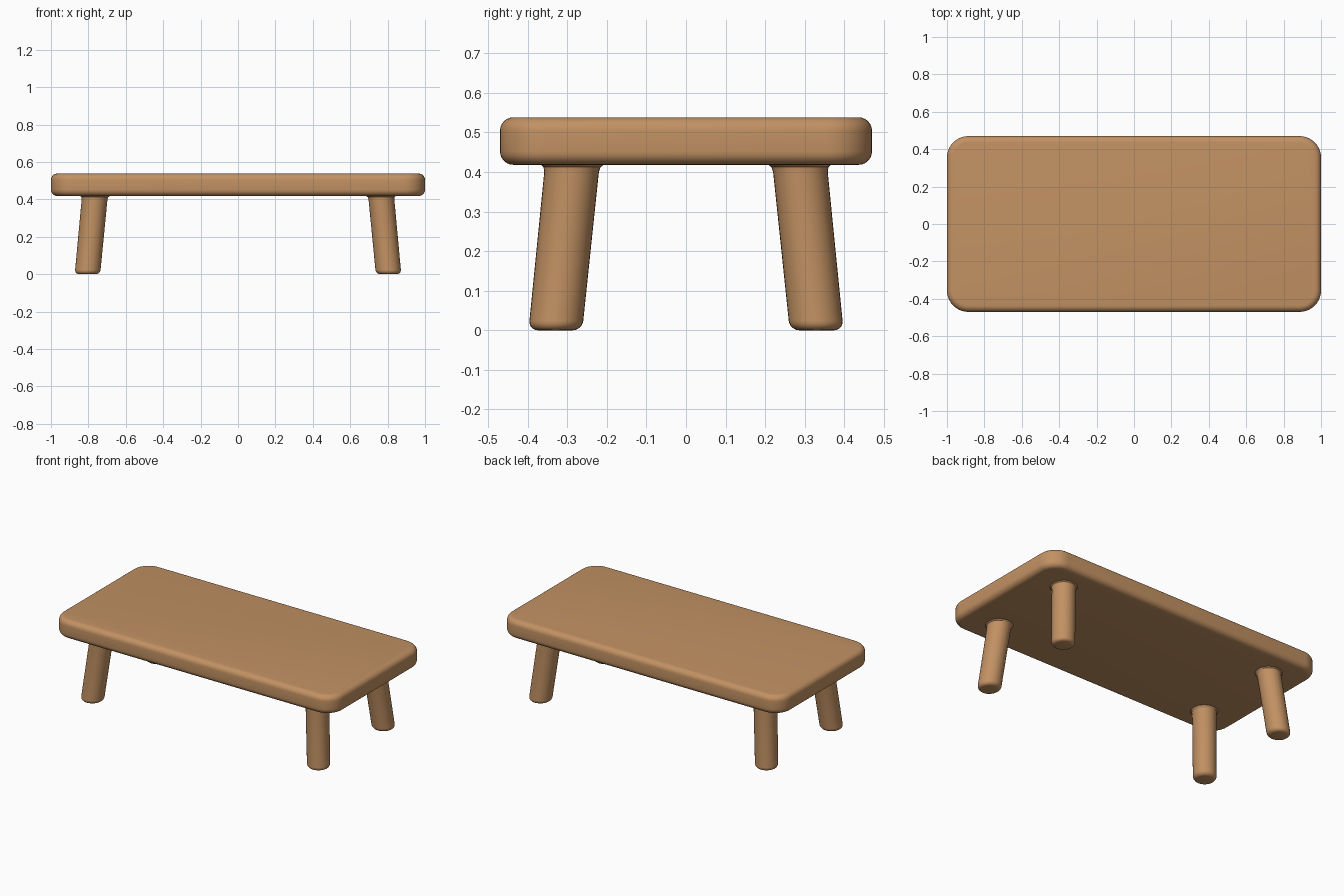
import bpy, bmesh, math

if "Cube" in bpy.data.objects:
    bpy.data.objects.remove(bpy.data.objects["Cube"])

wood = bpy.data.materials.new("warm wood")
wood.diffuse_color = (0.54, 0.285, 0.125, 1)
wood.use_nodes = True
wood.node_tree.nodes["Principled BSDF"].inputs["Base Color"].default_value = wood.diffuse_color


def loft(name, rings):
    """Join rings of points into a closed, smooth-shaded solid."""
    bm = bmesh.new()
    loops = [[bm.verts.new(p) for p in ring] for ring in rings]
    n = len(loops[0])
    for a, b in zip(loops, loops[1:]):
        for i in range(n):
            j = (i + 1) % n
            bm.faces.new((a[i], a[j], b[j], b[i]))
    bm.faces.new(loops[0][::-1])
    bm.faces.new(loops[-1])
    bmesh.ops.recalc_face_normals(bm, faces=bm.faces)
    mesh = bpy.data.meshes.new(name)
    bm.to_mesh(mesh)
    bm.free()
    mesh.materials.append(wood)
    obj = bpy.data.objects.new(name, mesh)
    bpy.context.collection.objects.link(obj)
    bpy.context.view_layer.objects.active = obj
    obj.select_set(True)
    bpy.ops.object.shade_smooth_by_angle(angle=math.radians(35))
    obj.select_set(False)
    return obj


def rounded_rect(hx, hy, r, z, seg=10):
    pts = []
    for k, (sx, sy) in enumerate([(1, 1), (-1, 1), (-1, -1), (1, -1)]):
        for i in range(seg + 1):
            a = (k + i / seg) * math.pi / 2
            pts.append((sx * (hx - r) + r * math.cos(a),
                        sy * (hy - r) + r * math.sin(a), z))
    return pts


# Table top: rounded slab with filleted rims
Z0, Z1, F, STEPS = 0.418, 0.538, 0.034, 6
quarter = [math.pi / 2 * i / STEPS for i in range(STEPS + 1)]
levels = [(F * (1 - math.sin(a)), Z0 + F * (1 - math.cos(a))) for a in quarter]
levels += [(F * (1 - math.cos(a)), Z1 - F * (1 - math.sin(a))) for a in quarter]
loft("table_top", [rounded_rect(1.0 - d, 0.47 - d, 0.115 - d, z) for d, z in levels])

# Legs: splayed round posts, rounded foot, slight flare where they meet the top
R, B = 0.068, 0.024
profile = [(R - B + B * math.sin(a), B * (1 - math.cos(a))) for a in quarter]
profile += [(0.069, 0.40), (0.072, 0.412), (0.082, 0.42), (0.082, 0.43)]
for sx, side in ((-1, "left"), (1, "right")):
    for sy, end in ((-1, "front"), (1, "back")):
        rings = []
        for r, z in profile:
            t = z / 0.42
            cx, cy = sx * (0.805 - 0.04 * t), sy * (0.33 - 0.043 * t)
            rings.append([(cx + r * math.cos(i * math.tau / 32),
                           cy + r * math.sin(i * math.tau / 32), z) for i in range(32)])
        loft(f"{end}_{side}_leg", rings)
